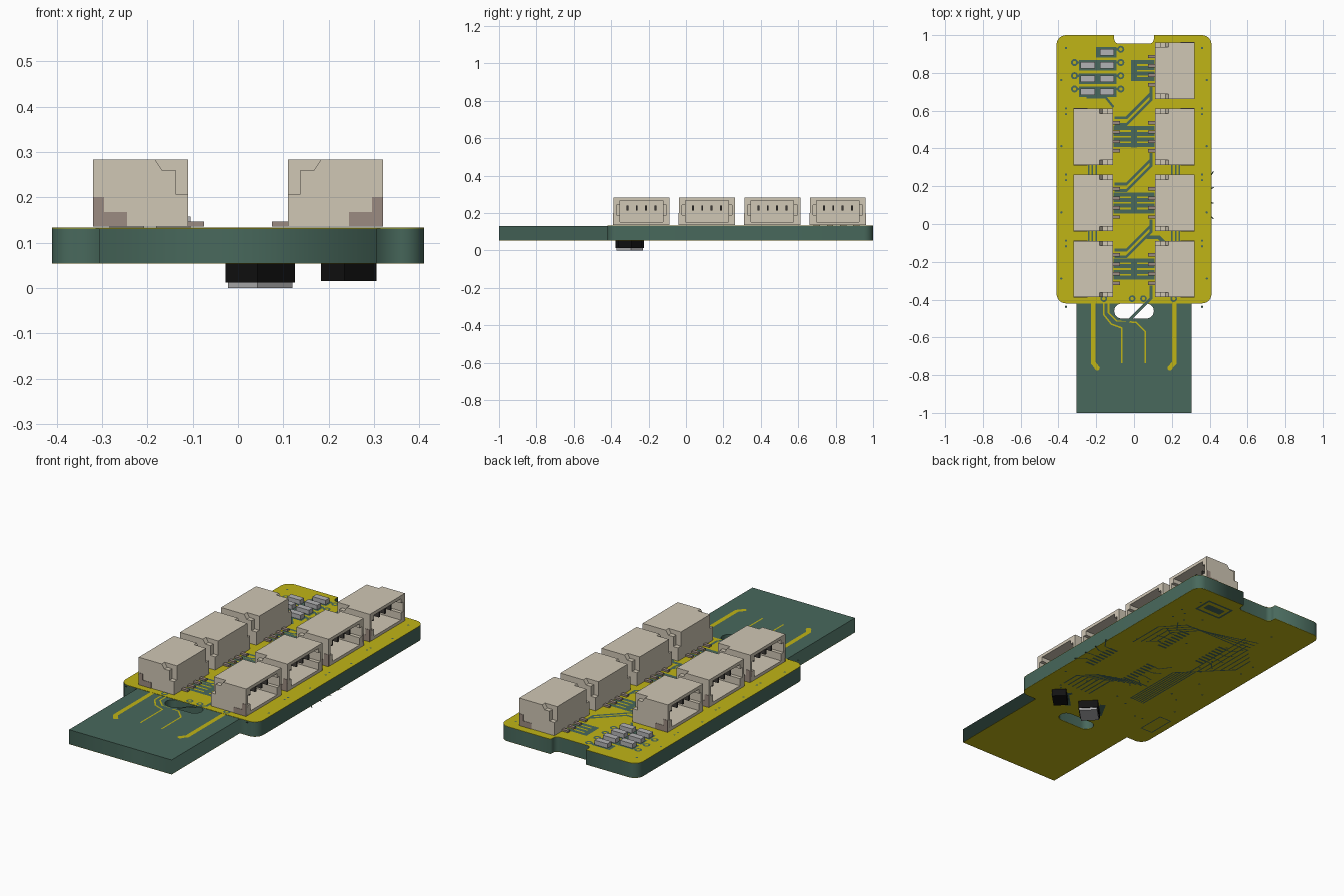
import bpy, bmesh, math, random
from mathutils import Vector, Matrix

if "Cube" in bpy.data.objects:
    bpy.data.objects.remove(bpy.data.objects["Cube"])

random.seed(4)

def material(name, rgb):
    m = bpy.data.materials.new(name)
    m.diffuse_color = (*rgb, 1)
    m.use_nodes = True
    m.node_tree.nodes["Principled BSDF"].inputs["Base Color"].default_value = m.diffuse_color
    return m

GREEN = material("board_green", (0.065, 0.14, 0.107))
COPPER = material("copper_yellow", (0.53, 0.46, 0.008))
CREAM = material("cream_plastic", (0.63, 0.57, 0.46))
TAB = material("tab_brown", (0.33, 0.26, 0.22))
METAL = material("pin_metal", (0.45, 0.45, 0.46))
DARK = material("contact_dark", (0.05, 0.045, 0.04))
BLACK = material("black_plastic", (0.006, 0.006, 0.006))

def add(name, mesh, mat=None):
    ob = bpy.data.objects.new(name, mesh)
    bpy.context.collection.objects.link(ob)
    if mat and not mesh.materials:
        mesh.materials.append(mat)
    return ob

def finish(name, bm):
    me = bpy.data.meshes.new(name)
    bm.to_mesh(me)
    bm.free()
    return me

def box(bm, x0, x1, y0, y1, z0, z1):
    m = Matrix.Translation(((x0+x1)/2, (y0+y1)/2, (z0+z1)/2)) @ Matrix.Diagonal((x1-x0, y1-y0, z1-z0, 1))
    bmesh.ops.create_cube(bm, size=1, matrix=m)

def prism(bm, profile, y0, y1):
    """XZ profile extruded along y."""
    f = bm.faces.new([bm.verts.new((x, y0, z)) for x, z in profile])
    r = bmesh.ops.extrude_face_region(bm, geom=[f])
    bmesh.ops.translate(bm, verts=[v for v in r["geom"] if isinstance(v, bmesh.types.BMVert)], vec=(0, y1-y0, 0))
    bmesh.ops.recalc_face_normals(bm, faces=bm.faces)

def rounded(points, n=6):
    """Points are (x, y, radius); rounds every corner that has a radius."""
    out = []
    for i, (x, y, r) in enumerate(points):
        p = Vector((x, y))
        if not r:
            out.append(p)
            continue
        a = p + (Vector(points[i-1][:2]) - p).normalized() * r
        b = p + (Vector(points[(i+1) % len(points)][:2]) - p).normalized() * r
        c = a + b - p
        for k in range(n+1):
            t = math.pi/2 * k/n
            out.append(c + (a-c)*math.cos(t) + (b-c)*math.sin(t))
    return out

def plate(name, loops, z0, z1, mat):
    """Flat plate from an outline and holes, filled by a 2D curve."""
    cu = bpy.data.curves.new(name, 'CURVE')
    cu.dimensions, cu.fill_mode, cu.extrude = '2D', 'BOTH', (z1-z0)/2
    for loop in loops:
        s = cu.splines.new('POLY')
        s.points.add(len(loop)-1)
        for q, p in zip(s.points, loop):
            q.co = (p.x, p.y, 0, 1)
        s.use_cyclic_u = True
    tmp = bpy.data.objects.new(name + "_curve", cu)
    bpy.context.collection.objects.link(tmp)
    me = bpy.data.meshes.new_from_object(tmp.evaluated_get(bpy.context.evaluated_depsgraph_get()))
    bpy.data.objects.remove(tmp)
    me.transform(Matrix.Translation((0, 0, (z0+z1)/2)))
    return add(name, me, mat)

def traces(name, paths, dots, z, mat, up=1):
    """Flat ribbons (points, width) and discs (x, y, radius) on one board face."""
    bm = bmesh.new()
    for pts, w in paths:
        for a, b in zip(pts, pts[1:]):
            a, b = Vector(a), Vector(b)
            d = (b-a).normalized() * w/2
            n = Vector((-d.y, d.x))
            a, b = a - d*0.4, b + d*0.4
            q = [a-n, b-n, b+n, a+n][::up]
            bm.faces.new([bm.verts.new((p.x, p.y, z)) for p in q])
    for x, y, r in dots:
        q = [(x + r*math.cos(k*math.pi/6), y + r*math.sin(k*math.pi/6), z) for k in range(12)][::up]
        bm.faces.new([bm.verts.new(p) for p in q])
    return add(name, finish(name, bm), mat)

# Board and copper layers
notch = [(.41, 1, .05), (.105, 1, 0), (.105, .955, .025), (-.105, .955, .025), (-.105, 1, 0), (-.41, 1, .05)]
neck = [(-.41, -.42, .05), (-.305, -.42, 0), (-.305, -1, 0), (.305, -1, 0), (.305, -.42, 0), (.41, -.42, .05)]
slot = rounded([(-.105, -.50, .04), (.105, -.50, .04), (.105, -.421, .039), (-.105, -.421, .039)])
outline = rounded(neck + notch)
plate("board", [outline, slot], .055, .1315, GREEN)
plate("top_copper", [rounded([(-.41, -.42, .05), (.41, -.42, .05)] + notch)], .1315, .133, COPPER)
plate("bottom_copper", [outline, slot], .0535, .055, COPPER)

# Copper traces on the tongue
traces("tongue_traces", [
    ([(-.215, -.41), (-.215, -.735), (-.195, -.76)], .024),
    ([(.212, -.41), (.212, -.735), (.19, -.76)], .024),
    ([(-.16, -.41), (-.16, -.48), (-.12, -.53), (-.065, -.55), (-.065, -.735)], .008),
    ([(-.135, -.41), (-.135, -.47), (-.09, -.515), (.01, -.52), (.06, -.57), (.06, -.735)], .008),
], [(-.195, -.762, .014), (.19, -.762, .014)], .1325, COPPER)

# Bare gaps in the top copper
ROWS = [.812 - .35*i for i in range(4)]
gaps, dots, pads = [], [], []
for i, y in enumerate(ROWS):
    x0 = 0 if i == 0 else -.105
    for k in range(4):
        gaps.append(([(x0, y - .045 + .03*k), (.105, y - .045 + .03*k)], .021))
    gaps.append((((.0, y-.05), (.0, y+.05)), .03))
    for k in range(2 if i < 3 else 1):
        o = .035*k
        gaps.append(([(-.1, y-.285+o), (-.04, y-.285+o), (.09, y-.155+o), (.09, y-.09)], .014))
    for s in (-1, 1):
        if i and i < 3:
            gaps += [([(s*(.2+.02*k), y-.2), (s*(.2+.02*k), y-.15)], .008) for k in range(3)]
        dots += [(s*.36, y-.2, .006), (s*.385, y-.05, .006), (s*.36, y+.12, .006)]
for k in range(4):
    y = .70 + .07*k
    if k < 3:
        gaps.append((((-.28, y), (-.105, y)), .056))
    else:
        gaps.append((((-.19, y), (-.105, y)), .056))
    for x in ((-.315, -.07) if k < 3 else (-.07,)):
        gaps.append((((x, y+.015), (-.19, y+.015)), .012))
        dots.append((x, y+.015, .019))
        pads.append((x, y+.015, .009))
gaps += [([(-.25, .67), (-.15, .67), (-.11, .62)], .012), ([(.16, -.1), (.13, -.07), (.07, -.07)], .02)]
for x in (-.16, -.01, .05, .21):
    dots.append((x, -.395, .018))
    pads.append((x, -.395, .009))
traces("top_copper_gaps", gaps, dots, .1334, GREEN)
traces("top_pads", [], pads, .1337, COPPER)

# Bare gaps in the bottom copper: chip footprints, fanned and winding traces
gaps, dots = [], []
for cx, cy in ((.2, .13), (.03, .5)):
    for k in range(8):
        t = -.09 + .026*k
        for s in (-1, 1):
            gaps.append((((cx+s*.10, cy+t), (cx+s*.15, cy+t)), .013))
            if k % 2:
                gaps.append(([(cx+s*.15, cy+t), (cx+s*.18, cy+t), (cx+s*.22, cy+t*1.6)], .006))
for k in range(7):
    o = .028*k
    gaps.append(([(.3-o, -.2), (.3-o, -.1+o*.4), (.22-o, -.02+o*.4), (.12-o, -.02+o*.4)], .008))
    gaps.append(([(-.12-o, .75-o), (-.12-o, .3+o), (-.06-o*.5, .24+o*.5), (-.06-o*.5, -.1)], .007))
for k in range(4):
    o = .03*k
    gaps.append(([(.3-o, .35+o), (.3-o, .55), (.2-o, .66), (-.2, .66+o)], .007))
gaps += [([(.12, .82), (.27, .82), (.27, .92), (.12, .92), (.12, .82)], .012), (((.15, .87), (.24, .87)), .045),
         ([(-.3, -.3), (-.3, -.15), (-.37, -.15), (-.37, -.3), (-.3, -.3)], .006),
         (((.14, -.36), (.21, -.29)), .03), (((.27, -.33), (.2, -.26)), .02), (((-.05, -.34), (.0, -.25)), .03)]
for _ in range(40):
    dots.append((random.uniform(-.37, .37), random.uniform(-.36, .94), .006))
dots = [d for d in dots if d[1] > -.2 or abs(d[0]) > .12]
traces("bottom_copper_gaps", gaps, dots, .0531, GREEN, -1)

# Connector body: mouth faces +x, origin at the row centre
bm = bmesh.new()
box(bm, .11, .32, -.149, .149, .136, .283)
body = add("connector_body", finish("connector_body", bm), CREAM)
cutters = []
bm = bmesh.new()
box(bm, .155, .40, -.114, .114, .152, .266)
cutters.append(bm)
bm = bmesh.new()
box(bm, .165, .41, -.133, .133, .19, .243)
cutters.append(bm)
step = [(.183, .283), (.168, .26), (.138, .26), (.138, .207), (.11, .207), (.09, .207), (.09, .3), (.183, .3)]
tab = [(.245, .136), (.32, .136), (.32, .2), (.295, .2), (.295, .167), (.245, .167)]
for s in (-1, 1):
    bm = bmesh.new()
    prism(bm, step, s*.124, s*.17)
    cutters.append(bm)
for bm in cutters:
    cut = add("connector_cutter", finish("connector_cutter", bm))
    cut.hide_render = True
    mod = body.modifiers.new("cut", 'BOOLEAN')
    mod.operation, mod.solver, mod.object = 'DIFFERENCE', 'EXACT', cut
body_mesh = bpy.data.meshes.new_from_object(body.evaluated_get(bpy.context.evaluated_depsgraph_get()))
for ob in [o for o in bpy.data.objects if o.name.startswith("connector_")]:
    bpy.data.objects.remove(ob)

# Solder tabs, leads and contacts of a connector
bm = bmesh.new()
for s in (-1, 1):
    prism(bm, tab, s*.136, s*.151)
tab_mesh = finish("connector_tabs", bm)
leads, contacts = bmesh.new(), bmesh.new()
for k in range(4):
    y = -.075 + .05*k
    box(leads, .075, .115, y-.009, y+.009, .136, .146)
    box(contacts, .15, .29, y-.005, y+.005, .213, .24)
parts = [("connector_body", body_mesh, CREAM), ("connector_tabs", tab_mesh, TAB),
         ("connector_leads", finish("leads", leads), TAB), ("connector_contacts", finish("contacts", contacts), DARK)]
for side in (1, -1):
    for y in ROWS if side == 1 else ROWS[1:]:
        for name, me, mat in parts:
            ob = add(name, me, mat)
            ob.location.y = y
            ob.rotation_euler.z = 0 if side == 1 else math.pi

# Small chips at the back left
for k in range(4):
    for x in ((-.245, -.143) if k < 3 else (-.143,)):
        bm = bmesh.new()
        y = .70 + .07*k
        box(bm, x-.038, x+.038, y-.017, y+.017, .1315, .157)
        add("small_chip", finish("small_chip", bm), METAL)

# Diagonal parts under the board
def under_part(name, x, a, b, z0, z1, mat):
    bm = bmesh.new()
    box(bm, -a/2, a/2, -b/2, b/2, z0, z1)
    ob = add(name, finish(name, bm), mat)
    ob.location = (x, -.3, 0)
    ob.rotation_euler.z = math.radians(-45)
under_part("lamp_base", .049, .10, .117, .012, .0535, BLACK)
under_part("lamp_cap", .049, .092, .109, 0, .012, METAL)
under_part("under_chip", .244, .073, .1, .015, .0535, BLACK)
